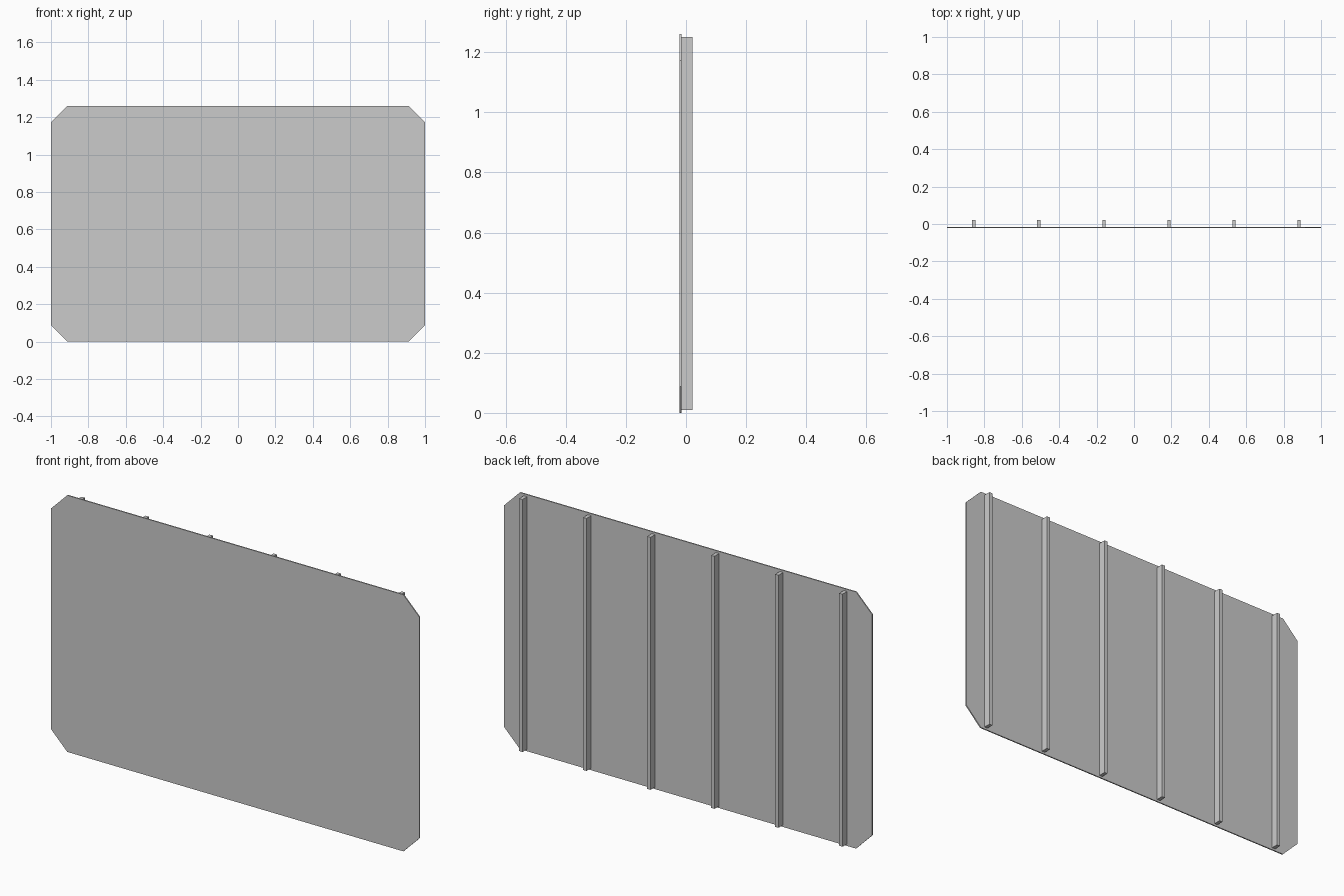
import bpy, bmesh

if "Cube" in bpy.data.objects:
    bpy.data.objects.remove(bpy.data.objects["Cube"])

W, H, C = 1.0, 1.26, 0.087          # half width, height, corner cut
FRONT, BACK, REAR = -0.021, -0.015, 0.021


def make_object(name, bm):
    bmesh.ops.recalc_face_normals(bm, faces=bm.faces)
    mesh = bpy.data.meshes.new(name)
    bm.to_mesh(mesh)
    bm.free()
    obj = bpy.data.objects.new(name, mesh)
    bpy.context.collection.objects.link(obj)
    return obj


def extrude_profile(name, points, y0, y1):
    """Solid from an x-z outline, extruded along y."""
    bm = bmesh.new()
    face = bm.faces.new([bm.verts.new((x, y0, z)) for x, z in points])
    ext = bmesh.ops.extrude_face_region(bm, geom=[face])
    verts = [v for v in ext["geom"] if isinstance(v, bmesh.types.BMVert)]
    bmesh.ops.translate(bm, verts=verts, vec=(0, y1 - y0, 0))
    return make_object(name, bm)


# Thin sheet with clipped corners
right = [(W - C, 0), (W, C), (W, H - C), (W - C, H)]
left = [(-x, z) for x, z in reversed(right)]
extrude_profile("panel", right + left, FRONT, BACK)

# Vertical battens on the back
for i in range(6):
    x = -0.856 + i * 0.3477
    w = 0.009
    extrude_profile(f"back_batten_{i + 1}",
                    [(x - w, 0.01), (x + w, 0.01), (x + w, 1.25), (x - w, 1.25)],
                    BACK, REAR)
